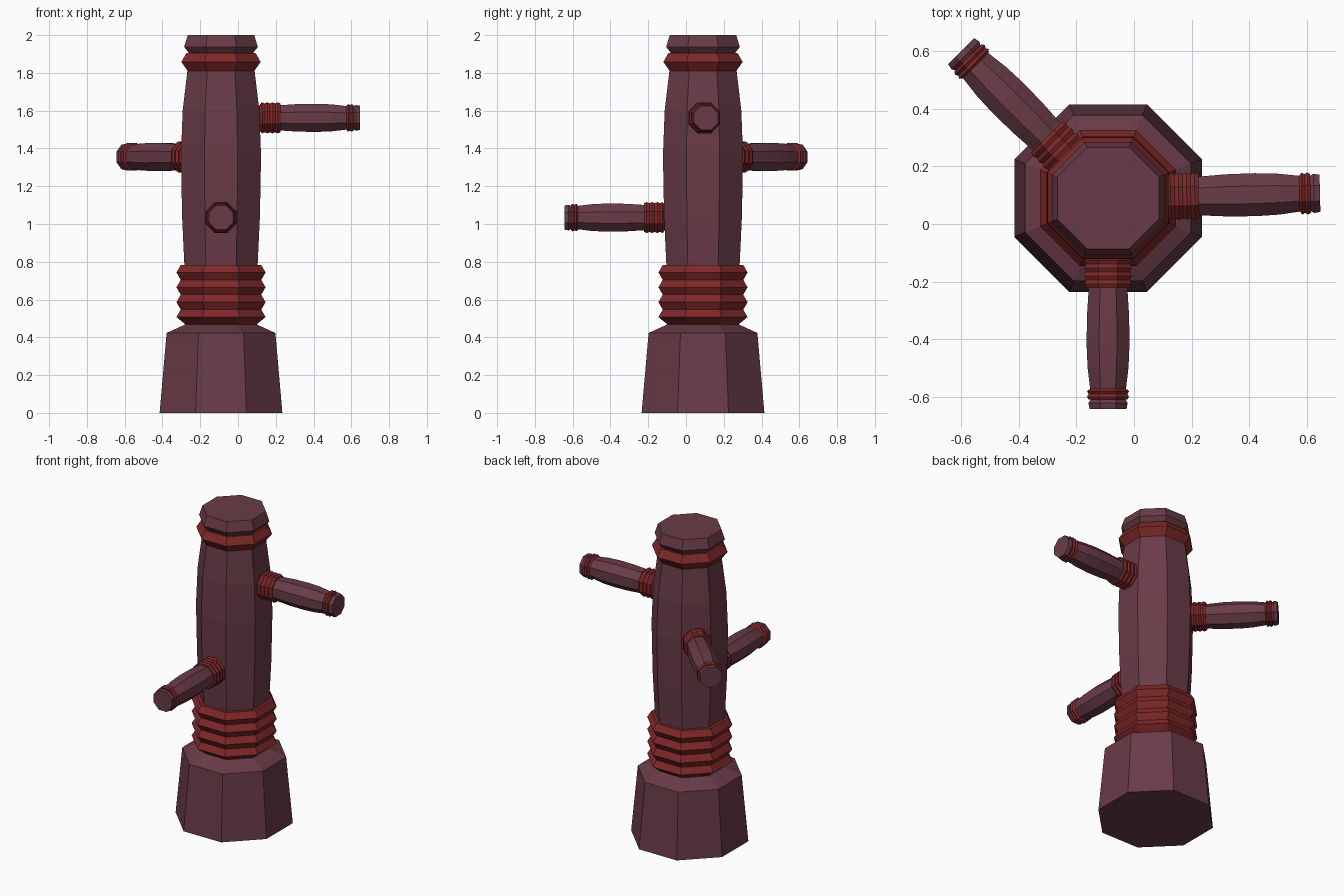
import bpy, bmesh, math
from mathutils import Matrix

if "Cube" in bpy.data.objects:
    bpy.data.objects.remove(bpy.data.objects["Cube"])

AXIS = (-0.09, 0.09)   # centre line of the post
SIDES = 8


def material(name, color):
    m = bpy.data.materials.new(name)
    m.diffuse_color = (*color, 1)
    m.use_nodes = True
    m.node_tree.nodes["Principled BSDF"].inputs["Base Color"].default_value = m.diffuse_color
    return m


WOOD = material("dark plum wood", (0.141, 0.044, 0.063))
ROPE = material("red binding", (0.215, 0.021, 0.021))


def lathe(name, profile, mat, matrix, cap_start=False, cap_end=False):
    """Octagonal lathe; profile holds (distance along axis, flat-to-axis radius)."""
    bm = bmesh.new()
    k = 1 / math.cos(math.pi / SIDES)
    rings = []
    for z, r in profile:
        ring = []
        for i in range(SIDES):
            a = 2 * math.pi * (i + 0.5) / SIDES
            ring.append(bm.verts.new((r * k * math.cos(a), r * k * math.sin(a), z)))
        rings.append(ring)
    for lo, hi in zip(rings, rings[1:]):
        for i in range(SIDES):
            j = (i + 1) % SIDES
            bm.faces.new((lo[i], lo[j], hi[j], hi[i]))
    if cap_start:
        bm.faces.new(rings[0][::-1])
    if cap_end:
        bm.faces.new(rings[-1])
    me = bpy.data.meshes.new(name)
    bm.to_mesh(me)
    bm.free()
    me.materials.append(mat)
    ob = bpy.data.objects.new(name, me)
    ob.matrix_world = matrix
    bpy.context.collection.objects.link(ob)
    return ob


def ridges(start, end, count, inner, outer, foot):
    """Zigzag profile of stacked bindings, closing onto the wood at both ends."""
    step = (end - start) / count
    pts = [(start, foot)]
    for i in range(count):
        pts.append((start + (i + 0.5) * step, outer))
        pts.append((start + (i + 1) * step, inner))
    return pts + [(end, foot)]


# Post
post = Matrix.Translation((*AXIS, 0))
lathe("base", [(0, 0.325), (0.423, 0.288), (0.468, 0.19)], WOOD, post, cap_start=True)
lathe("lower_binding", ridges(0.468, 0.783, 4, 0.213, 0.236, 0.188), ROPE, post)
lathe("trunk", [(0.783, 0.194), (1.04, 0.206), (1.36, 0.212), (1.6, 0.203), (1.81, 0.178)],
      WOOD, post)
lathe("upper_binding", [(1.81, 0.176), (1.858, 0.21), (1.905, 0.183), (1.905, 0.168)],
      ROPE, post)
lathe("post_cap", [(1.905, 0.17), (1.938, 0.195), (2.0, 0.176)], WOOD, post, cap_end=True)

# Arms: name, heading in degrees, height, shift along the arm
for name, heading, height, shift in (("right_arm", 1.3, 1.562, 0.0),
                                     ("front_arm", -90, 1.034, -0.003),
                                     ("back_left_arm", 135, 1.355, -0.015)):
    place = (Matrix.Translation((*AXIS, height))
             @ Matrix.Rotation(math.radians(heading), 4, 'Z')
             @ Matrix.Rotation(math.pi / 2, 4, 'Y')
             @ Matrix.Translation((0, 0, shift)))
    lathe(name + "_root_binding", ridges(0.203, 0.315, 4, 0.076, 0.082, 0.066), ROPE, place)
    lathe(name + "_grip", [(0.315, 0.067), (0.41, 0.073), (0.51, 0.0745), (0.59, 0.071),
                           (0.665, 0.062)], WOOD, place)
    lathe(name + "_end_binding", ridges(0.663, 0.702, 2, 0.067, 0.073, 0.061), ROPE, place)
    lathe(name + "_tip", [(0.702, 0.061), (0.714, 0.068), (0.735, 0.064)], WOOD, place,
          cap_end=True)
